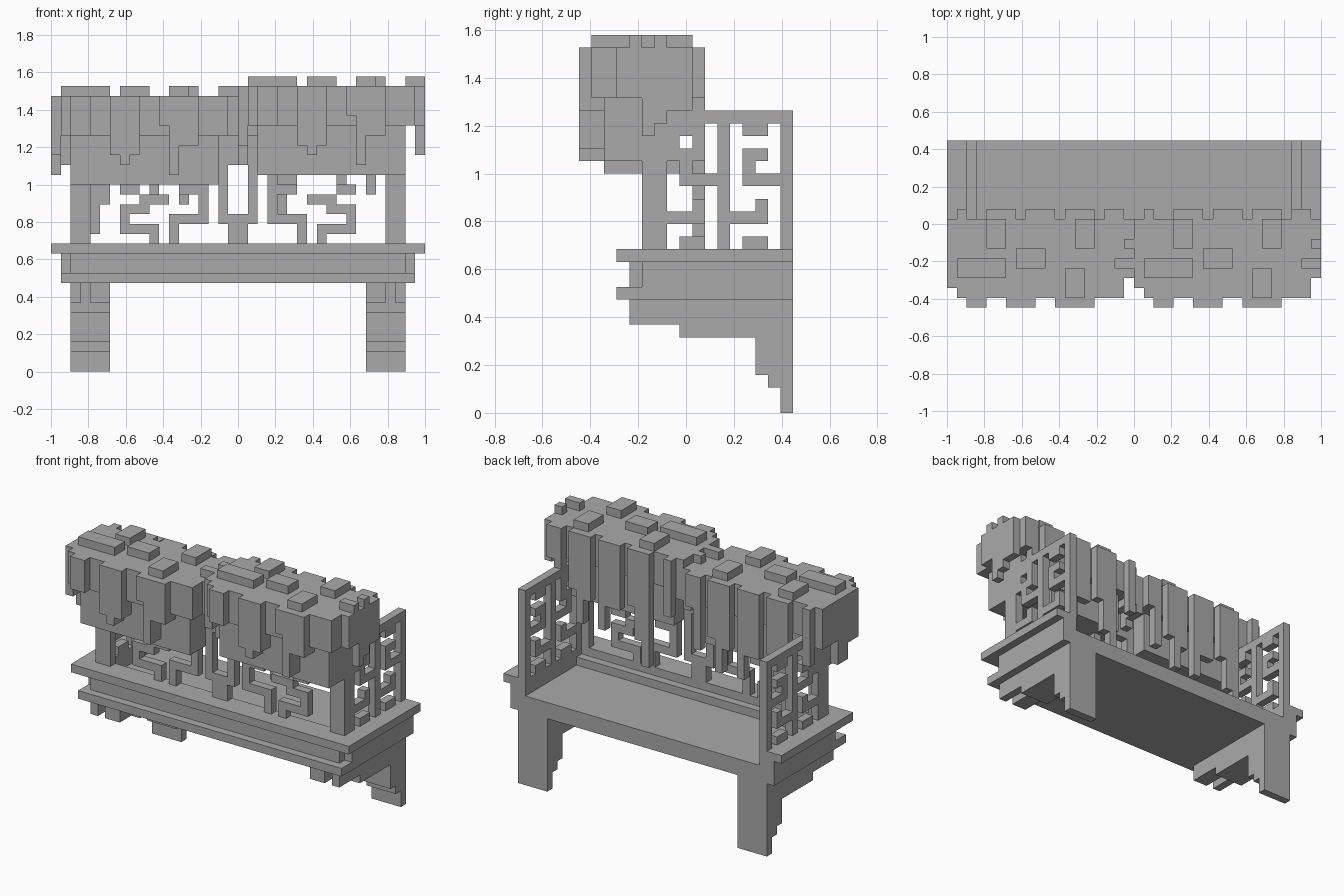
import bpy
import bmesh

UNIT = 2 / 38          # edge of one block
DEPTH = 17             # blocks from front to back

cube = bpy.data.objects.get("Cube")
if cube:
    bpy.data.objects.remove(cube, do_unlink=True)

grey = bpy.data.materials.new("stone_grey")
grey.use_nodes = True
colour = (0.4, 0.4, 0.4, 1)
grey.diffuse_color = colour
grey.node_tree.nodes["Principled BSDF"].inputs["Base Color"].default_value = colour


def add_box(bm, x, y, z):
    """Add a box given block ranges along each axis."""
    verts = bmesh.ops.create_cube(bm, size=1)["verts"]
    for v in verts:
        v.co.x = (x[0] if v.co.x < 0 else x[1]) * UNIT
        v.co.y = ((y[0] if v.co.y < 0 else y[1]) - DEPTH / 2) * UNIT
        v.co.z = (z[0] if v.co.z < 0 else z[1]) * UNIT


def make_part(name, boxes, mirror=False, offset=(0, 0)):
    """Join boxes into one object; offset shifts blocks along x and z."""
    bm = bmesh.new()
    for x, y, z in boxes:
        x = (x[0] + offset[0], x[1] + offset[0])
        z = (z[0] + offset[1], z[1] + offset[1])
        add_box(bm, x, y, z)
        if mirror:
            add_box(bm, (-x[1], -x[0]), y, z)
    mesh = bpy.data.meshes.new(name)
    bm.to_mesh(mesh)
    bm.free()
    mesh.materials.append(grey)
    obj = bpy.data.objects.new(name, mesh)
    bpy.context.collection.objects.link(obj)
    return obj


# Platform: stacked mouldings with a sunken floor open at the back
make_part("platform_base", [
    ((-18, 18), (3, DEPTH), (9, 10)),
    ((-17, 17), (4, DEPTH), (10, 11)),
    ((-18, 18), (5, DEPTH), (10, 11)),
])
make_part("platform_front_rim", [
    ((-17, 17), (4, 7), (11, 12)),
    ((-18, 18), (5, 7), (11, 12)),
    ((-19, 19), (3, 6), (12, 13)),
])
make_part("platform_side_rims", [
    ((16, 18), (7, DEPTH), (11, 12)),
    ((16, 19), (6, DEPTH), (12, 13)),
], mirror=True)

# Wall brackets: stepped legs with a grooved front
leg = (13, 17)
make_part("brackets", [
    (leg, (16, DEPTH), (0, 2)),
    (leg, (15, DEPTH), (2, 3)),
    (leg, (14, DEPTH), (3, 6)),
    (leg, (8, DEPTH), (6, 9)),
    ((13, 15), (4, 8), (7, 9)),
    ((16, 17), (4, 8), (7, 9)),
], mirror=True)

# Side railings: one fret motif repeated between posts
side = (16, 17)
fret = [((1, 3), (22, 23)), ((1, 3), (20, 21)), ((1, 2), (19, 20)),
        ((1, 4), (18, 19)), ((2, 3), (16, 17)), ((0, 3), (15, 16)),
        ((1, 3), (13, 14))]
side_boxes = [(side, (6, DEPTH), (23, 24))]
for post in (6, 11, 16):
    side_boxes.append((side, (post, post + 1), (13, 24)))
for start in (7, 12):
    for y, z in fret:
        side_boxes.append((side, (start + y[0], start + y[1]), z))
make_part("side_railings", side_boxes, mirror=True)

# Front railing: posts and fretwork mirrored about the middle
front_fret = [
    ((15, 17), (13, 24)), ((0, 17), (23, 24)),
    ((10, 12), (18, 19)), ((8, 9), (17, 18)), ((7, 10), (17, 18)),
    ((9, 12), (16, 17)), ((11, 12), (15, 16)), ((8, 12), (14, 15)),
    ((8, 9), (13, 14)), ((6, 7), (13, 16)), ((3, 7), (15, 16)),
    ((3, 4), (16, 23)), ((4, 6), (18, 19)),
    ((1, 2), (15, 23)), ((0, 1), (13, 16)),
]
make_part("front_railing", [(x, (5, 6), z) for x, z in front_fret], mirror=True)

# Foliage: two copies of one hanging hedge, the second a block higher
TOP = 28
hedge_body = [
    ((-17, -2), (2, 8), (19, 24)),
    ((-18, -1), (1, 9), (24, TOP)),
]
front_drops = [
    (-17, -15, 24), (-13, -10, 22), (-12, -11, 21),
    (-8, -4, 25), (-7, -4, 23), (-7, -6, 20),
]
back_drops = [
    (-18, -17, 21), (-15, -14, 14), (-14, -13, 17), (-13, -12, 21),
    (-11, -9, 20), (-9, -8, 17), (-7, -6, 20), (-6, -5, 17),
    (-5, -4, 21), (-3, -2, 19), (-2, -1, 24),
]
right_drops = [(2, 4, 22), (4, 6, 20), (6, 9, 23)]
left_drops = [(3, 5, 24), (5, 6, 21), (6, 7, 22), (7, 9, 23)]
top_tufts = [
    ((-18, -13), (3, 5)), ((-12, -9), (4, 6)), ((-15, -13), (6, 9)),
    ((-6, -4), (6, 9)), ((-7, -5), (1, 4)), ((-2, 0), (4, 5)),
    ((-1, 0), (6, 7)),
]
for label, shift in (("right", (0, 0)), ("left", (19, 1))):
    make_part(label + "_hedge", hedge_body, offset=shift)
    make_part(label + "_hedge_front_leaves",
              [((a, b), (0, 2), (low, TOP)) for a, b, low in front_drops],
              offset=shift)
    make_part(label + "_hedge_back_vines",
              [((a, b), (9, 10), (low, TOP)) for a, b, low in back_drops],
              offset=shift)
    make_part(label + "_hedge_end_leaves",
              [((-19, -18), (a, b), (low, TOP)) for a, b, low in right_drops]
              + [((-1, 0), (a, b), (low, TOP)) for a, b, low in left_drops],
              offset=shift)
    make_part(label + "_hedge_tufts",
              [(x, y, (TOP, TOP + 1)) for x, y in top_tufts],
              offset=shift)
